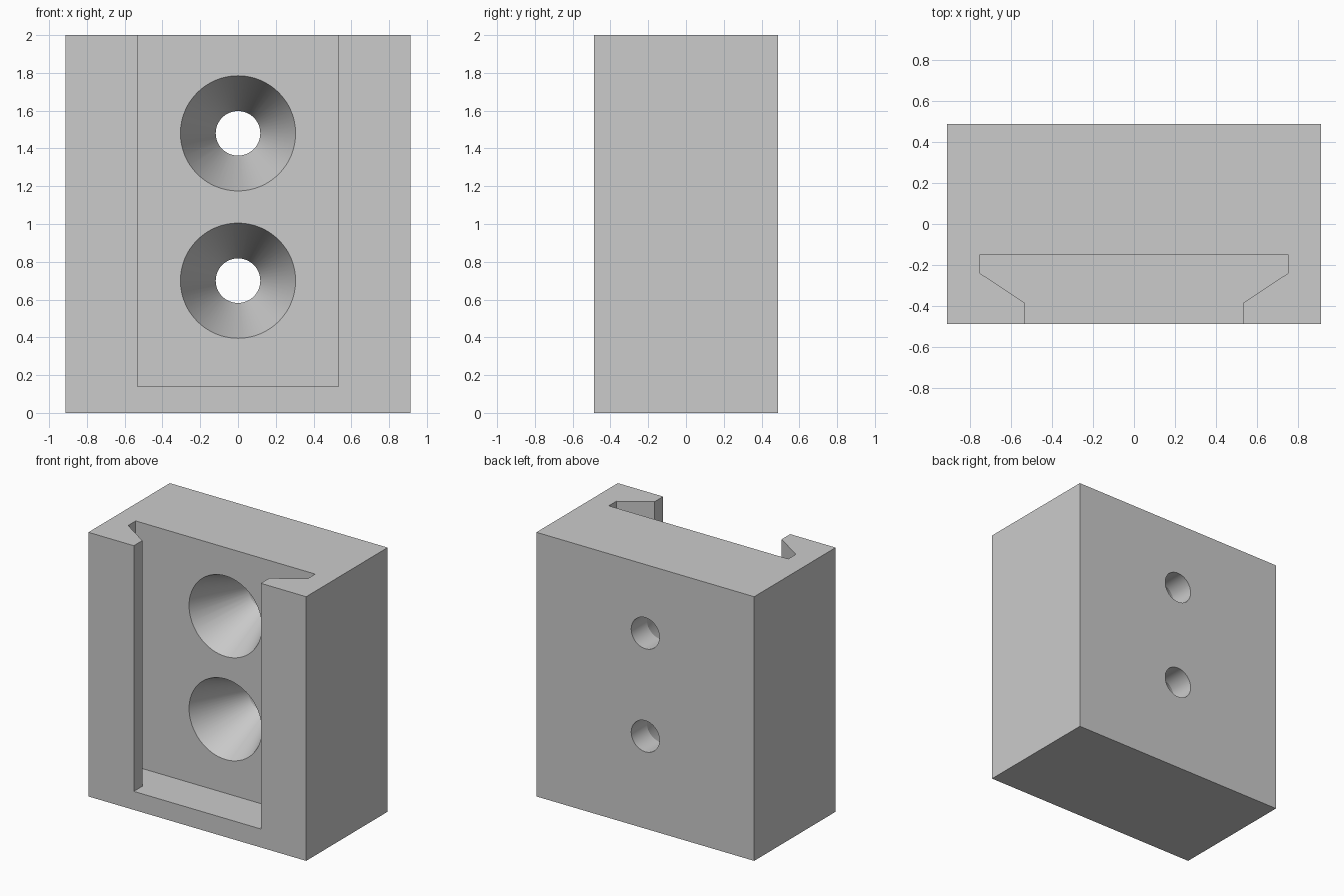
import bpy, bmesh, math

if "Cube" in bpy.data.objects:
    bpy.data.objects.remove(bpy.data.objects["Cube"], do_unlink=True)

HALF_X, HALF_Y, HEIGHT = 0.912, 0.487, 2.0
SLOT_FLOOR, SLOT_BACK = 0.14, -0.15
HEAD_R, HOLE_R, SINK_DEPTH = 0.305, 0.118, 0.45
SIDES = 64

grey = bpy.data.materials.new("plain grey")
grey.use_nodes = True
grey.diffuse_color = (0.6, 0.6, 0.6, 1)
grey.node_tree.nodes["Principled BSDF"].inputs["Base Color"].default_value = grey.diffuse_color


def loft(name, rings):
    """Solid skinned through matching rings of points, capped at both ends."""
    bm = bmesh.new()
    loops = [[bm.verts.new(p) for p in ring] for ring in rings]
    for a, b in zip(loops, loops[1:]):
        for i in range(len(a)):
            j = (i + 1) % len(a)
            bm.faces.new((a[i], a[j], b[j], b[i]))
    bm.faces.new(loops[0])
    bm.faces.new(loops[-1])
    bmesh.ops.recalc_face_normals(bm, faces=bm.faces)
    mesh = bpy.data.meshes.new(name)
    bm.to_mesh(mesh)
    bm.free()
    mesh.materials.append(grey)
    obj = bpy.data.objects.new(name, mesh)
    bpy.context.collection.objects.link(obj)
    return obj


def prism(name, outline, z0, z1):
    return loft(name, [[(x, y, z) for x, y in outline] for z in (z0, z1)])


def circle(radius, y, z):
    steps = [2 * math.pi * i / SIDES for i in range(SIDES)]
    return [(radius * math.cos(t), y, z + radius * math.sin(t)) for t in steps]


# Mounting block
block = prism("mounting_block", [(-HALF_X, -HALF_Y), (HALF_X, -HALF_Y),
                                 (HALF_X, HALF_Y), (-HALF_X, HALF_Y)], 0, HEIGHT)

# Dovetail slot, open at the front and the top
right_half = [(0.532, -HALF_Y - 0.1), (0.532, -0.385), (0.752, -0.24), (0.752, SLOT_BACK)]
outline = right_half + [(-x, y) for x, y in reversed(right_half)]
cutters = [prism("slot_cutter", outline, SLOT_FLOOR, HEIGHT + 0.1)]

# Countersunk screw holes through the back wall
for z in (0.70, 1.48):
    cutters.append(loft("screw_hole_cutter", [
        circle(HEAD_R, SLOT_BACK - 0.1, z),
        circle(HEAD_R, SLOT_BACK, z),
        circle(HOLE_R, SLOT_BACK + SINK_DEPTH, z),
        circle(HOLE_R, HALF_Y + 0.1, z)]))

# Cut the block, then drop the cutters
bpy.ops.object.select_all(action='DESELECT')
bpy.context.view_layer.objects.active = block
block.select_set(True)
for cutter in cutters:
    cutter.hide_render = True
    mod = block.modifiers.new("cut", 'BOOLEAN')
    mod.operation = 'DIFFERENCE'
    mod.solver = 'EXACT'
    mod.object = cutter
    bpy.ops.object.modifier_apply(modifier=mod.name)
    bpy.data.objects.remove(cutter, do_unlink=True)

bpy.ops.object.shade_smooth_by_angle(angle=math.radians(20))
